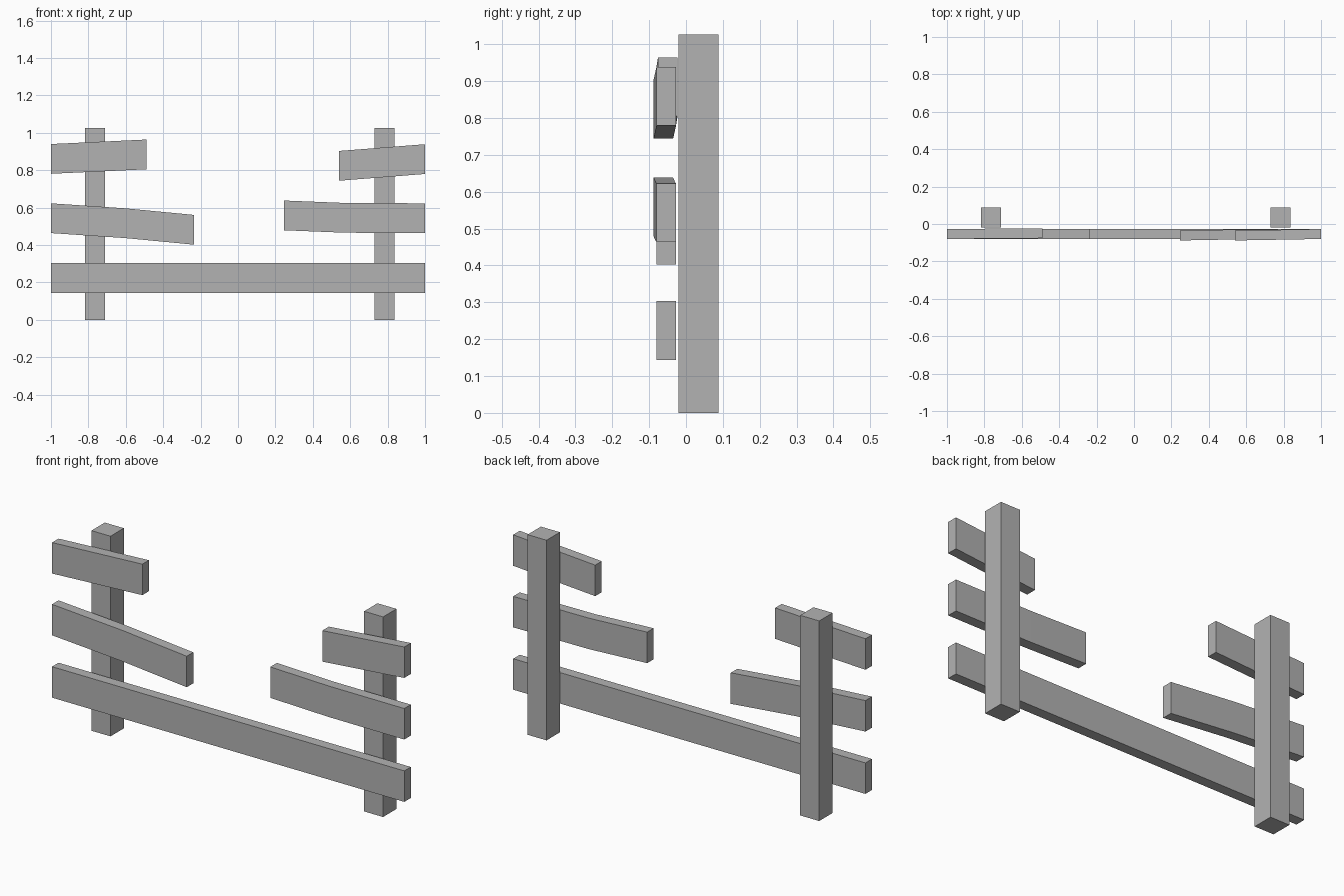
import bpy
import bmesh

cube = bpy.data.objects.get("Cube")
if cube:
    bpy.data.objects.remove(cube, do_unlink=True)

# Single plain grey for all the timber
GREY = (0.45, 0.45, 0.45, 1.0)
grey = bpy.data.materials.new("plain_grey")
grey.use_nodes = True
grey.diffuse_color = GREY
grey.node_tree.nodes["Principled BSDF"].inputs["Base Color"].default_value = GREY


def beam(name, rings):
    """Loft a closed beam through a list of four-cornered rings."""
    bm = bmesh.new()
    loops = [[bm.verts.new(p) for p in ring] for ring in rings]
    bm.faces.new(loops[0])
    bm.faces.new(loops[-1])
    for a, b in zip(loops, loops[1:]):
        for i in range(4):
            j = (i + 1) % 4
            bm.faces.new((a[i], a[j], b[j], b[i]))
    bmesh.ops.recalc_face_normals(bm, faces=bm.faces)
    mesh = bpy.data.meshes.new(name)
    bm.to_mesh(mesh)
    bm.free()
    mesh.materials.append(grey)
    obj = bpy.data.objects.new(name, mesh)
    bpy.context.collection.objects.link(obj)


def post(name, x, half=0.054, y=0.034, height=1.027):
    corners = [(-half, -half), (half, -half), (half, half), (-half, half)]
    beam(name, [[(x + dx, y + dy, z) for dx, dy in corners] for z in (0, height)])


def plank(name, stations, thick=0.053, tall=0.159):
    """Stations give x, front y and bottom z along the board."""
    beam(name, [[(x, y, z), (x, y + thick, z), (x, y + thick, z + tall), (x, y, z + tall)]
                for x, y, z in stations])


# Upright posts
post("right_post", -0.764)
post("left_post", 0.784)

# Full bottom rail
plank("bottom_rail", [(-1, -0.08, 0.144), (1, -0.08, 0.144)])

# Broken rails, from the outer end to the broken end
plank("right_middle_rail", [(-1, -0.08, 0.464), (-0.6, -0.08, 0.437), (-0.235, -0.08, 0.402)])
plank("right_top_rail", [(-1, -0.08, 0.781), (-0.49, -0.076, 0.805)])
plank("left_middle_rail", [(1, -0.08, 0.464), (0.57, -0.082, 0.466), (0.245, -0.088, 0.479)])
plank("left_top_rail", [(1, -0.08, 0.78), (0.54, -0.088, 0.744)])
